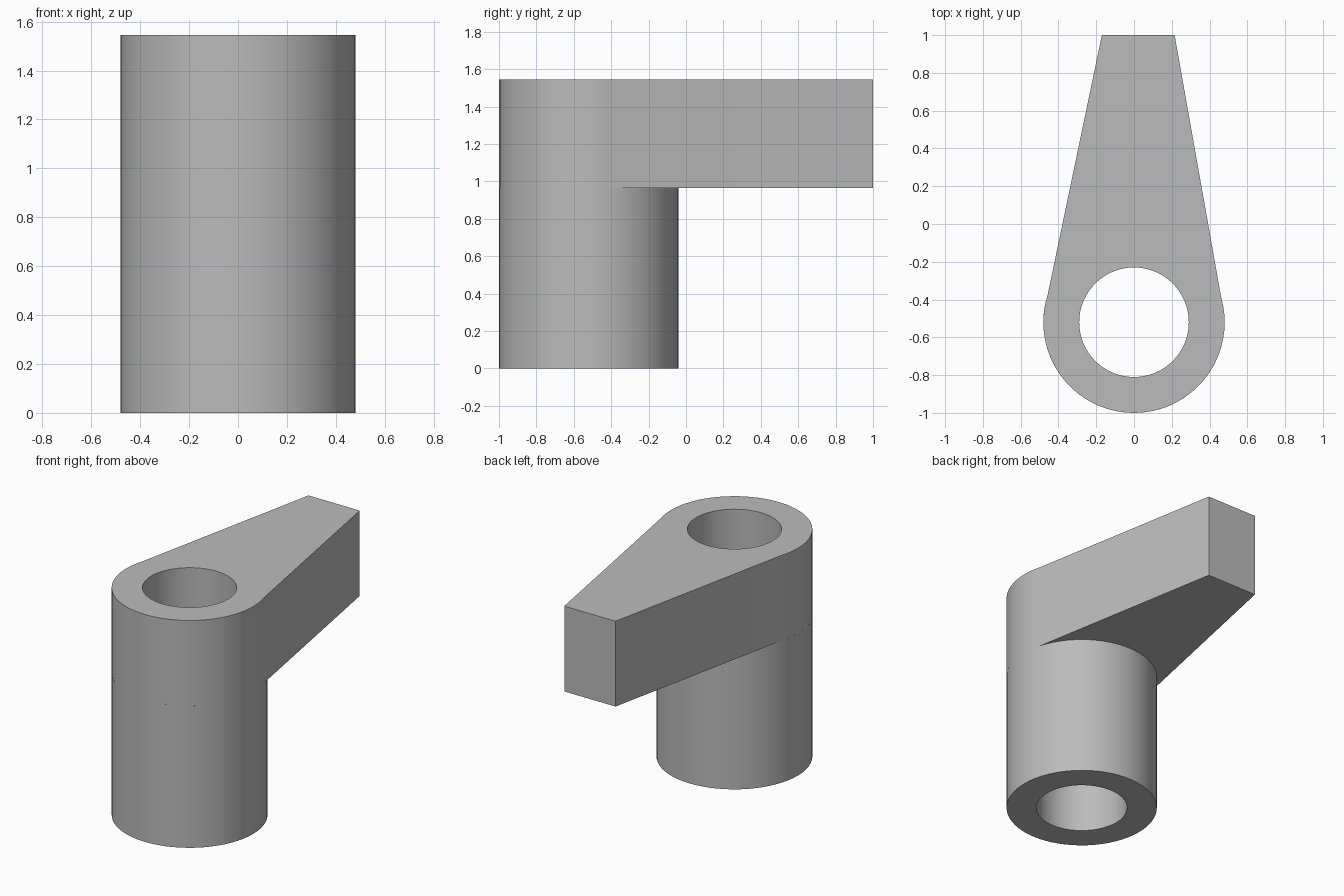
import bpy, bmesh
from math import sin, cos, radians

if "Cube" in bpy.data.objects:
    bpy.data.objects.remove(bpy.data.objects["Cube"], do_unlink=True)

CENTRE_Y = -0.52
OUTER, BORE = 0.48, 0.29
JOINT, TOP = 0.965, 1.545

grey = bpy.data.materials.new("plain grey")
grey.use_nodes = True
colour = (0.5, 0.5, 0.5, 1)
grey.diffuse_color = colour
grey.node_tree.nodes["Principled BSDF"].inputs["Base Color"].default_value = colour


def arc(radius, start, end, steps):
    angles = [radians(start + (end - start) * i / steps) for i in range(steps + 1)]
    return [(radius * cos(a), CENTRE_Y + radius * sin(a)) for a in angles]


def bored_prism(name, outline, z0, z1, open_top=False):
    """Extrude an outline with the round bore cut through it."""
    bm = bmesh.new()
    edges = []
    for loop in (outline, arc(BORE, 0, 360, 64)[:-1]):
        verts = [bm.verts.new((x, y, z0)) for x, y in loop]
        edges += [bm.edges.new((v, verts[i - 1])) for i, v in enumerate(verts)]
    bmesh.ops.triangle_fill(bm, edges=edges, use_beauty=True, normal=(0, 0, -1))
    grown = bmesh.ops.extrude_face_region(bm, geom=bm.faces[:], use_keep_orig=True)
    top_verts = [g for g in grown["geom"] if isinstance(g, bmesh.types.BMVert)]
    bmesh.ops.translate(bm, verts=top_verts, vec=(0, 0, z1 - z0))
    bmesh.ops.recalc_face_normals(bm, faces=bm.faces[:])
    if open_top:
        caps = [f for f in bm.faces if all(v.co.z > z1 - 0.001 for v in f.verts)]
        bmesh.ops.delete(bm, geom=caps, context="FACES_ONLY")
    mesh = bpy.data.meshes.new(name)
    bm.to_mesh(mesh)
    bm.free()
    mesh.materials.append(grey)
    obj = bpy.data.objects.new(name, mesh)
    bpy.context.collection.objects.link(obj)
    bpy.ops.object.select_all(action="DESELECT")
    obj.select_set(True)
    bpy.context.view_layer.objects.active = obj
    bpy.ops.object.shade_smooth_by_angle(angle=radians(15))


# Round sleeve, closed at the top by the lever above it
bored_prism("sleeve", arc(OUTER, 0, 360, 64)[:-1], 0, JOINT, open_top=True)

# Lever: round head around the bore, tapering to a square-cut tip
head = arc(OUTER, 162, 376, 40)
bored_prism("lever", head + [(0.215, 1), (-0.17, 1)], JOINT, TOP)
